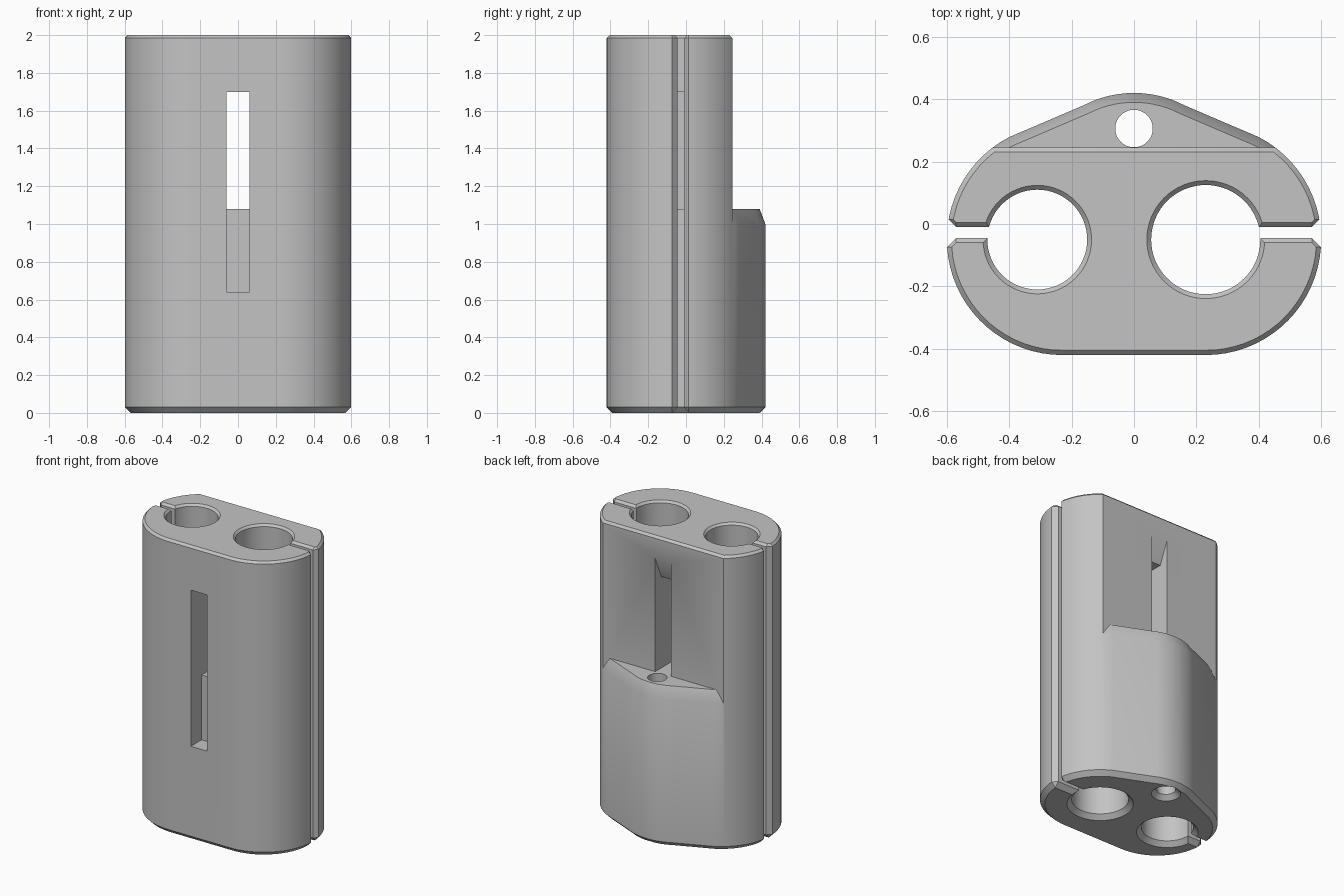
import bpy
import bmesh
from math import sin, cos, pi, atan2

if "Cube" in bpy.data.objects:
    bpy.data.objects.remove(bpy.data.objects["Cube"])

grey = bpy.data.materials.new("grey plastic")
grey.use_nodes = True
COLOUR = (0.55, 0.55, 0.55, 1)
grey.diffuse_color = COLOUR
grey.node_tree.nodes["Principled BSDF"].inputs["Base Color"].default_value = COLOUR


def loft(name, rings):
    """Solid through a stack of equal-length point rings, capped at both ends."""
    bm = bmesh.new()
    loops = [[bm.verts.new(p) for p in ring] for ring in rings]
    for a, b in zip(loops, loops[1:]):
        for i in range(len(a)):
            j = (i + 1) % len(a)
            bm.faces.new((a[i], a[j], b[j], b[i]))
    bm.faces.new(loops[0])
    bm.faces.new(loops[-1])
    bmesh.ops.recalc_face_normals(bm, faces=bm.faces)
    mesh = bpy.data.meshes.new(name)
    bm.to_mesh(mesh)
    bm.free()
    mesh.materials.append(grey)
    ob = bpy.data.objects.new(name, mesh)
    bpy.context.collection.objects.link(ob)
    return ob


def cut(target, cutter):
    """Subtract the cutter from the target, then discard it."""
    bpy.context.view_layer.objects.active = target
    mod = target.modifiers.new("cut", "BOOLEAN")
    mod.operation = "DIFFERENCE"
    mod.solver = "EXACT"
    mod.object = cutter
    bpy.ops.object.modifier_apply(modifier=mod.name)
    bpy.data.objects.remove(cutter)


def arc(cx, cy, r, a0, a1, n):
    steps = [a0 + (a1 - a0) * i / n for i in range(n + 1)]
    return [(cx + r * cos(a), cy + r * sin(a)) for a in steps]


def outline(z, inset):
    """Hull of two side circles and one back circle, shrunk by inset."""
    side_x, side_y, side_r = 0.23, -0.05, 0.37
    back_y, back_r = 0.07, 0.35
    lean = atan2(side_x, back_y - side_y)
    pts = arc(side_x, side_y, side_r - inset, -pi / 2, lean, 30)
    pts += arc(0, back_y, back_r - inset, lean, pi - lean, 14)
    pts += arc(-side_x, side_y, side_r - inset, pi - lean, 1.5 * pi, 30)
    return [(x, y, z) for x, y in pts]


def bar(name, profile, half):
    """Side profile (y, z) extruded along x."""
    return loft(name, [[(x, y, z) for y, z in profile] for x in (-half, half)])


def bore(name, x, y, r, top, rim):
    """Vertical hole cutter, flared at the bottom and by rim at the top."""
    levels = [(-0.01, r + 0.04), (0.03, r), (top - rim, r), (top + 0.01, r + rim + 0.01)]
    if not rim:
        levels[-1] = (top, r)
        levels.pop(2)
    return loft(name, [[(px, py, z) for px, py in arc(x, y, rr, 0, 2 * pi, 64)[:-1]]
                       for z, rr in levels])


def slit(name, side, x0):
    """Side slit cutter with a V-shaped mouth and flared ends."""
    rings = []
    for z, grow in ((-0.01, 0.04), (0.03, 0), (1.985, 0), (2.01, 0.025)):
        h = 0.0175 + grow
        pts = [(x0, -h), (0.57, -h), (0.65, -h - 0.08),
               (0.65, h + 0.08), (0.57, h), (x0, h)]
        rings.append([(side * x, y - 0.0275, z) for x, y in pts])
    return loft(name, rings)


# Main block with chamfered top and bottom rims
body = loft("clamp_body", [outline(0, 0.03), outline(0.03, 0),
                           outline(1.985, 0), outline(2, 0.015)])

# Stepped tie slot: shallow at the front, open to the back above the ledge
cut(body, bar("tie_slot", [(-0.5, 0.64), (-0.305, 0.64), (-0.305, 1.08), (0.2667, 1.08),
                           (0.2667, 1.9), (0.18, 1.7), (-0.5, 1.7)], 0.06))

# Flat upper back, leaving a ledge with a sloped rim
back = bar("back_cut", [(0.245, 0.95), (0.245, 1.985), (0.21, 2.02),
                        (0.6, 2.02), (0.6, 0.95)], 0.8)
cut(back, loft("ledge_shape", [outline(0.9, -0.0375), outline(1.08, 0.03)]))
cut(body, back)

# Two tube bores and the small bore in the ledge
cut(body, bore("right_bore", -0.31, -0.05, 0.16, 2, 0.014))
cut(body, bore("left_bore", 0.23, -0.05, 0.175, 2, 0.014))
cut(body, bore("ledge_bore", 0, 0.306, 0.06, 1.3, 0))

# Entry slits on both sides
cut(body, slit("right_slit", -1, 0.31))
cut(body, slit("left_slit", 1, 0.23))

# Smooth curves, crisp chamfers
bpy.ops.object.select_all(action="DESELECT")
body.select_set(True)
bpy.context.view_layer.objects.active = body
bpy.ops.object.shade_smooth_by_angle(angle=pi / 6)
